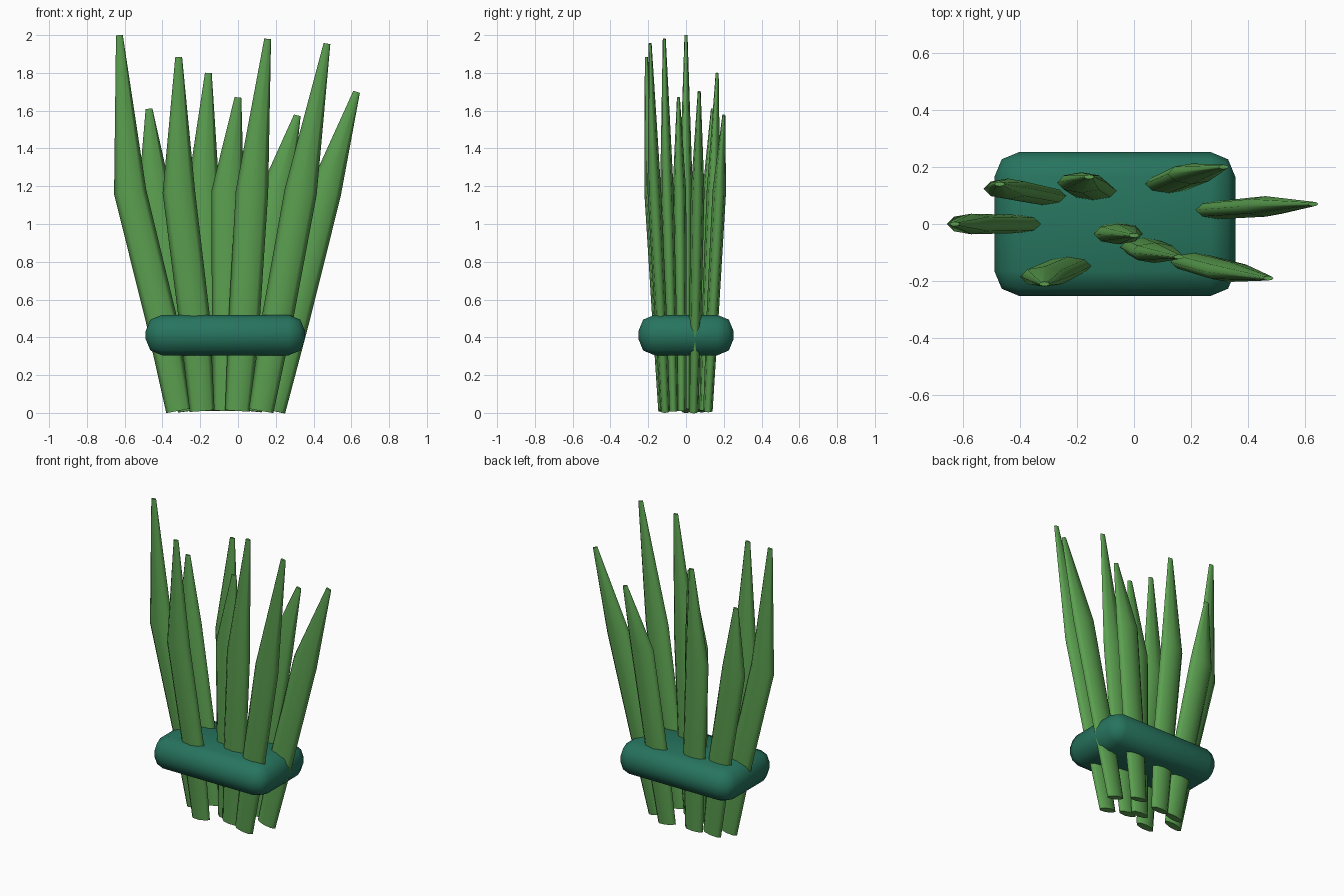
import bpy, bmesh, math
from mathutils import Vector

cube = bpy.data.objects.get("Cube")
if cube:
    bpy.data.objects.remove(cube, do_unlink=True)


def material(name, color):
    mat = bpy.data.materials.new(name)
    mat.use_nodes = True
    mat.diffuse_color = (*color, 1)
    mat.node_tree.nodes["Principled BSDF"].inputs["Base Color"].default_value = (*color, 1)
    return mat


leaf_green = material("leaf green", (0.105, 0.35, 0.08))
band_green = material("deep teal green", (0.02, 0.175, 0.112))


def finish(bm, name, mat):
    bmesh.ops.recalc_face_normals(bm, faces=bm.faces)
    mesh = bpy.data.meshes.new(name)
    bm.to_mesh(mesh)
    bm.free()
    mesh.materials.append(mat)
    obj = bpy.data.objects.new(name, mesh)
    bpy.context.collection.objects.link(obj)
    return obj


def blade(name, path, sizes, sides=8):
    """Loft flattened rings, each square to the path, and cap both ends."""
    bm = bmesh.new()
    rings = []
    for k, (centre, (w, t)) in enumerate(zip(path, sizes)):
        tangent = (path[min(k + 1, len(path) - 1)] - path[max(k - 1, 0)]).normalized()
        across = Vector((0, 1, 0)).cross(tangent).normalized()
        depth = tangent.cross(across)
        angles = [math.tau * s / sides for s in range(sides)]
        rings.append([bm.verts.new(centre + across * w * math.cos(a) + depth * t * math.sin(a))
                      for a in angles])
    for low, high in zip(rings, rings[1:]):
        for s in range(sides):
            n = (s + 1) % sides
            bm.faces.new((low[s], low[n], high[n], high[s])).smooth = True
    for ring in (rings[0], rings[-1]):
        for edge in bm.faces.new(ring).edges:
            edge.smooth = False
    return finish(bm, name, leaf_green)


# Blades: height and depth of each tip, from right to left
tips = [(2.0, 0), (1.61, 0.14), (1.885, -0.21), (1.80, 0.165), (1.67, -0.04),
        (1.98, -0.115), (1.575, 0.20), (1.955, -0.19), (1.70, 0.07)]
sizes = [(0.066, 0.025), (0.083, 0.032), (0.086, 0.036), (0.018, 0.008)]
for i, (height, y) in enumerate(tips):
    s = i - 4
    path = [Vector((-0.065 + 0.0625 * s, 0.58 * y, 0.011)),
            Vector((-0.055 + 0.088 * s, 0.70 * y, 0.5)),
            Vector((-0.055 + 0.129 * s, 0.88 * y, 1.17)),
            Vector((0.157 * s, y, height))]
    blade(f"grass_blade_{i + 1}", path, sizes)

# Rounded band that ties the bunch together
bm = bmesh.new()
bmesh.ops.create_cube(bm, size=1)
bmesh.ops.scale(bm, vec=(0.845, 0.505, 0.215), verts=bm.verts)
bmesh.ops.translate(bm, vec=(-0.067, 0, 0.412), verts=bm.verts)
bmesh.ops.bevel(bm, geom=bm.edges[:], offset=0.088, segments=2, profile=0.5, affect='EDGES')
for face in bm.faces:
    face.smooth = True
finish(bm, "tie_band", band_green)
